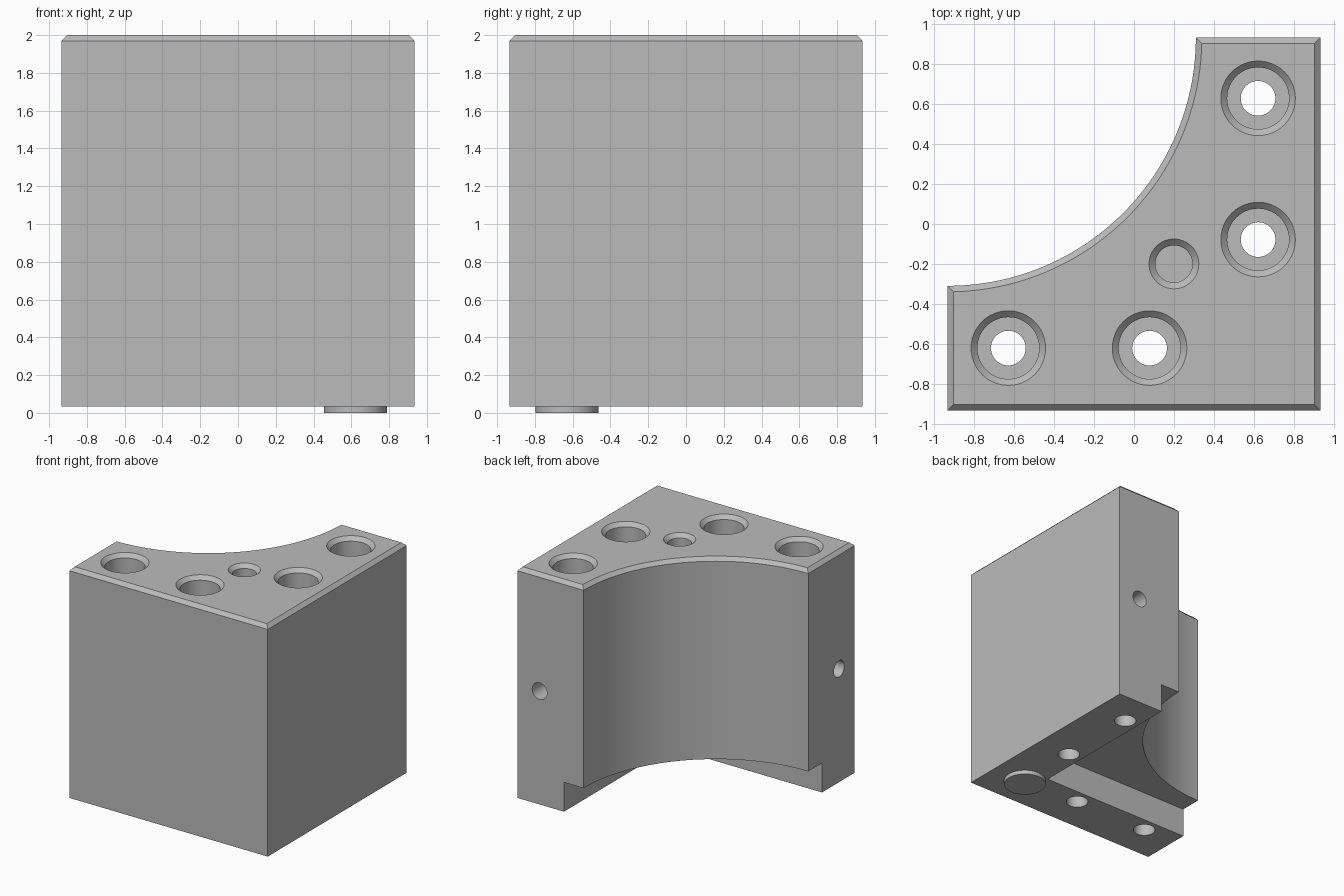
import bpy, bmesh, math
from mathutils import Matrix, Vector

if "Cube" in bpy.data.objects:
    bpy.data.objects.remove(bpy.data.objects["Cube"])

H, Z0, ZT, CH = 0.935, 0.035, 2.0, 0.03   # half width, block bottom, top, chamfer
R = 1.245                                  # radius of the concave corner

steel = bpy.data.materials.new("plain grey metal")
steel.diffuse_color = (0.5, 0.5, 0.5, 1)
steel.use_nodes = True
steel.node_tree.nodes["Principled BSDF"].inputs["Base Color"].default_value = steel.diffuse_color


def to_object(bm, name):
    bmesh.ops.recalc_face_normals(bm, faces=bm.faces[:])
    me = bpy.data.meshes.new(name)
    bm.to_mesh(me)
    bm.free()
    me.materials.append(steel)
    ob = bpy.data.objects.new(name, me)
    bpy.context.collection.objects.link(ob)
    return ob


def loft(bm, rings):
    """Join equal-length rings of points into a closed solid."""
    vs = [[bm.verts.new(p) for p in ring] for ring in rings]
    n = len(vs[0])
    for a, b in zip(vs, vs[1:]):
        for i in range(n):
            j = (i + 1) % n
            bm.faces.new((a[i], a[j], b[j], b[i]))
    bm.faces.new(vs[0][::-1])
    bm.faces.new(vs[-1])


def turned(name, profile, matrix, n=48):
    """Solid of revolution from (radius, height) pairs."""
    bm = bmesh.new()
    loft(bm, [[matrix @ Vector((r * math.cos(2 * math.pi * i / n),
                                r * math.sin(2 * math.pi * i / n), z))
               for i in range(n)] for r, z in profile])
    return to_object(bm, name)


def outline(z, inset, n=64):
    """Square with a concave arc in the back left corner."""
    r, e = R + inset, H - inset
    d = math.asin(inset / r)
    a0, a1 = -math.pi / 2 + d, -d
    pts = [(-H + r * math.cos(a0 + (a1 - a0) * i / n),
            H + r * math.sin(a0 + (a1 - a0) * i / n), z) for i in range(n + 1)]
    return pts + [(e, e, z), (e, -e, z), (-e, -e, z)]


# Main block with chamfered top edge
bm = bmesh.new()
loft(bm, [outline(Z0, 0), outline(ZT - CH, 0), outline(ZT, CH)])
block = to_object(bm, "corner_block")

cutters = []

# Square recess underneath, leaving an L-shaped foot
bm = bmesh.new()
bmesh.ops.create_cube(bm, size=1)
lo, hi = Vector((-1.2, -0.495, -0.3)), Vector((0.495, 1.2, 0.285))
for v in bm.verts:
    v.co = Vector([lo[k] + (v.co[k] + 0.5) * (hi[k] - lo[k]) for k in range(3)])
cutters.append(to_object(bm, "recess_cutter"))

# Counterbored bolt holes through the block
bolt = [(0.087, -0.2), (0.087, 1.5), (0.155, 1.5), (0.155, 1.968), (0.207, 2.02)]
for x, y in ((0.622, 0.63), (0.622, -0.078), (-0.63, -0.622), (0.078, -0.622)):
    cutters.append(turned("bolt_cutter", bolt, Matrix.Translation((x, y, 0))))

# Blind threaded hole in the top
cutters.append(turned("top_hole_cutter", [(0.093, 1.6), (0.093, 1.968), (0.145, 2.02)],
                      Matrix.Translation((0.2, -0.2, 0))))

# Blind pin holes in the two narrow end faces
pin = [(0.07, -0.2), (0.07, 0.2)]
cutters.append(turned("pin_cutter", pin, Matrix.Translation((0.725, H, 1.0))
                      @ Matrix.Rotation(math.pi / 2, 4, 'X'), 32))
cutters.append(turned("pin_cutter", pin, Matrix.Translation((-H, -0.725, 1.0))
                      @ Matrix.Rotation(math.pi / 2, 4, 'Y'), 32))

# Cut everything out, then drop the cutters
bpy.context.view_layer.objects.active = block
for c in cutters:
    c.hide_render = True
    m = block.modifiers.new("cut", 'BOOLEAN')
    m.operation, m.solver, m.object = 'DIFFERENCE', 'EXACT', c
    bpy.ops.object.modifier_apply(modifier=m.name)
    bpy.data.objects.remove(c)

# Locating disc under the outer corner
disc = turned("locating_disc", [(0.168, 0), (0.168, Z0 + 0.02)],
              Matrix.Translation((0.622, -0.63, 0)))

# Smooth round surfaces, keep edges sharp
for ob in (block, disc):
    bpy.ops.object.select_all(action='DESELECT')
    ob.select_set(True)
    bpy.context.view_layer.objects.active = ob
    bpy.ops.object.shade_smooth_by_angle(angle=math.radians(30))
